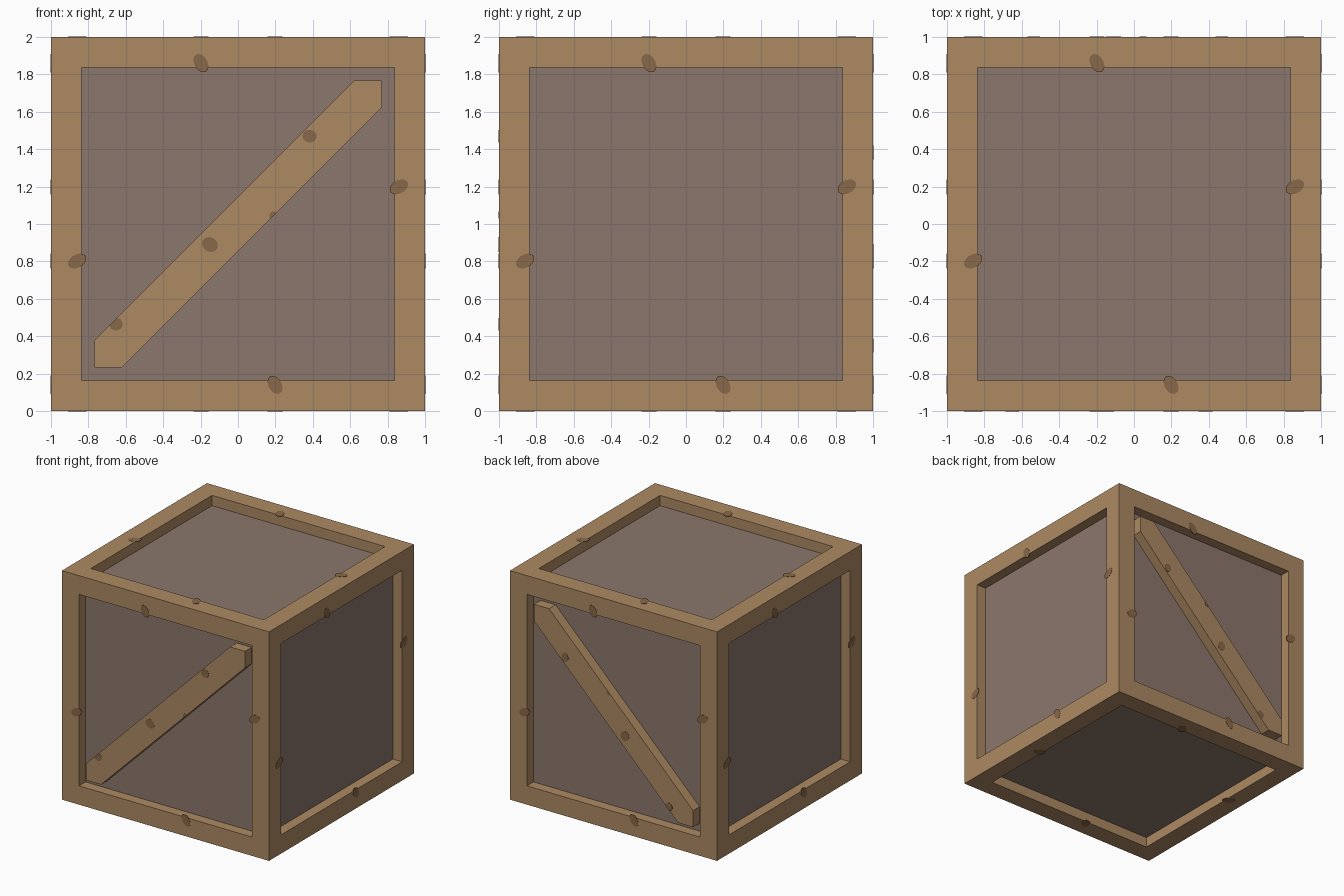
import bpy, bmesh, math
from mathutils import Matrix, Vector

if "Cube" in bpy.data.objects:
    bpy.data.objects.remove(bpy.data.objects["Cube"])

IN = 0.768      # half size of each panel opening
DEPTH = 0.09    # how far panels sit back from the frame
BAND = 0.145    # brace edges lie on v = u +/- BAND


def material(name, rgb):
    m = bpy.data.materials.new(name)
    m.diffuse_color = (*rgb, 1)
    m.use_nodes = True
    m.node_tree.nodes["Principled BSDF"].inputs["Base Color"].default_value = m.diffuse_color
    return m


WOOD = material("frame_wood", (0.415, 0.252, 0.122))
PANEL = material("panel_wood", (0.258, 0.185, 0.150))
KNOT = material("dark_knot", (0.250, 0.138, 0.066))


def finish(bm, name, *mats):
    bmesh.ops.recalc_face_normals(bm, faces=bm.faces)
    me = bpy.data.meshes.new(name)
    bm.to_mesh(me)
    bm.free()
    ob = bpy.data.objects.new(name, me)
    for m in mats:
        me.materials.append(m)
    bpy.context.collection.objects.link(ob)
    return ob


def side(n, up):
    """Matrix from face coordinates (u right, v up, w outward) to the cube side."""
    n, up = Vector(n), Vector(up)
    rot = Matrix((up.cross(n), up, n)).transposed().to_4x4()
    return Matrix.Translation((0, 0, 1)) @ rot @ Matrix.Translation((0, 0, 1))


SIDES = {
    "front": side((0, -1, 0), (0, 0, 1)),
    "back": side((0, 1, 0), (0, 0, 1)),
    "right": side((1, 0, 0), (0, 0, 1)),
    "left": side((-1, 0, 0), (0, 0, 1)),
    "top": side((0, 0, 1), (0, 1, 0)),
    "bottom": side((0, 0, -1), (0, -1, 0)),
}


def prism(bm, pts, w0, w1):
    f = bm.faces.new([bm.verts.new((u, v, w0)) for u, v in pts])
    r = bmesh.ops.extrude_face_region(bm, geom=[f])
    vs = [g for g in r["geom"] if isinstance(g, bmesh.types.BMVert)]
    bmesh.ops.translate(bm, verts=vs, vec=(0, 0, w1 - w0))


def ellipse(u, v, a, b, angle, n=14):
    c, s = math.cos(angle), math.sin(angle)
    ts = [2 * math.pi * i / n for i in range(n)]
    return [(u + a * math.cos(t) * c - b * math.sin(t) * s,
             v + a * math.cos(t) * s + b * math.sin(t) * c) for t in ts]


# Crate body: cube with every side inset and pushed in to form the panels
bm = bmesh.new()
bmesh.ops.create_cube(bm, size=2, matrix=Matrix.Translation((0, 0, 1)))
panels = list(bm.faces)
bmesh.ops.inset_individual(bm, faces=panels, thickness=1 - IN)
panels = bmesh.ops.extrude_discrete_faces(bm, faces=panels)["faces"]
for f in panels:
    f.normal_update()
    bmesh.ops.translate(bm, verts=f.verts, vec=-f.normal * DEPTH)
    f.material_index = 1
finish(bm, "crate_body", WOOD, PANEL)

# Diagonal braces on front and back (the back one is turned a quarter)
e = IN - BAND
brace_pts = [(-IN, -IN), (-e, -IN), (IN, e), (IN, IN), (e, IN), (-IN, -e)]
brace_knots = [(0.383, 0.470, 0.038, 0.034, 0), (-0.150, -0.110, 0.044, 0.038, -0.6),
               (-0.652, -0.535, 0.036, 0.034, 0), (0.187, 0.048, 0.022, 0.018, 0.8)]
for name, turn in (("front", 0), ("back", math.pi / 2)):
    place = SIDES[name] @ Matrix.Rotation(turn, 4, 'Z')
    bm = bmesh.new()
    prism(bm, brace_pts, -DEPTH, 0)
    bm.transform(place)
    finish(bm, name + "_brace", WOOD)

    # Brace knots, trimmed to the brace edges
    bm = bmesh.new()
    for k in brace_knots:
        prism(bm, ellipse(*k), -0.001, 0.002)
    for s in (1, -1):
        bmesh.ops.bisect_plane(bm, geom=bm.verts[:] + bm.edges[:] + bm.faces[:],
                               plane_co=(0, s * BAND, 0), plane_no=(-s, s, 0),
                               clear_outer=True)
    bm.transform(place)
    finish(bm, name + "_brace_knots", KNOT)

# Frame knots: one on each board, turned a quarter at a time
for name, place in SIDES.items():
    bm = bmesh.new()
    for q in range(4):
        part = bmesh.new()
        prism(part, ellipse(-0.198, 0.86, 0.053, 0.035, math.radians(120)), -0.001, 0.002)
        part.transform(place @ Matrix.Rotation(q * math.pi / 2, 4, 'Z'))
        tmp = bpy.data.meshes.new("tmp")
        part.to_mesh(tmp)
        part.free()
        bm.from_mesh(tmp)
        bpy.data.meshes.remove(tmp)
    finish(bm, name + "_frame_knots", KNOT)
